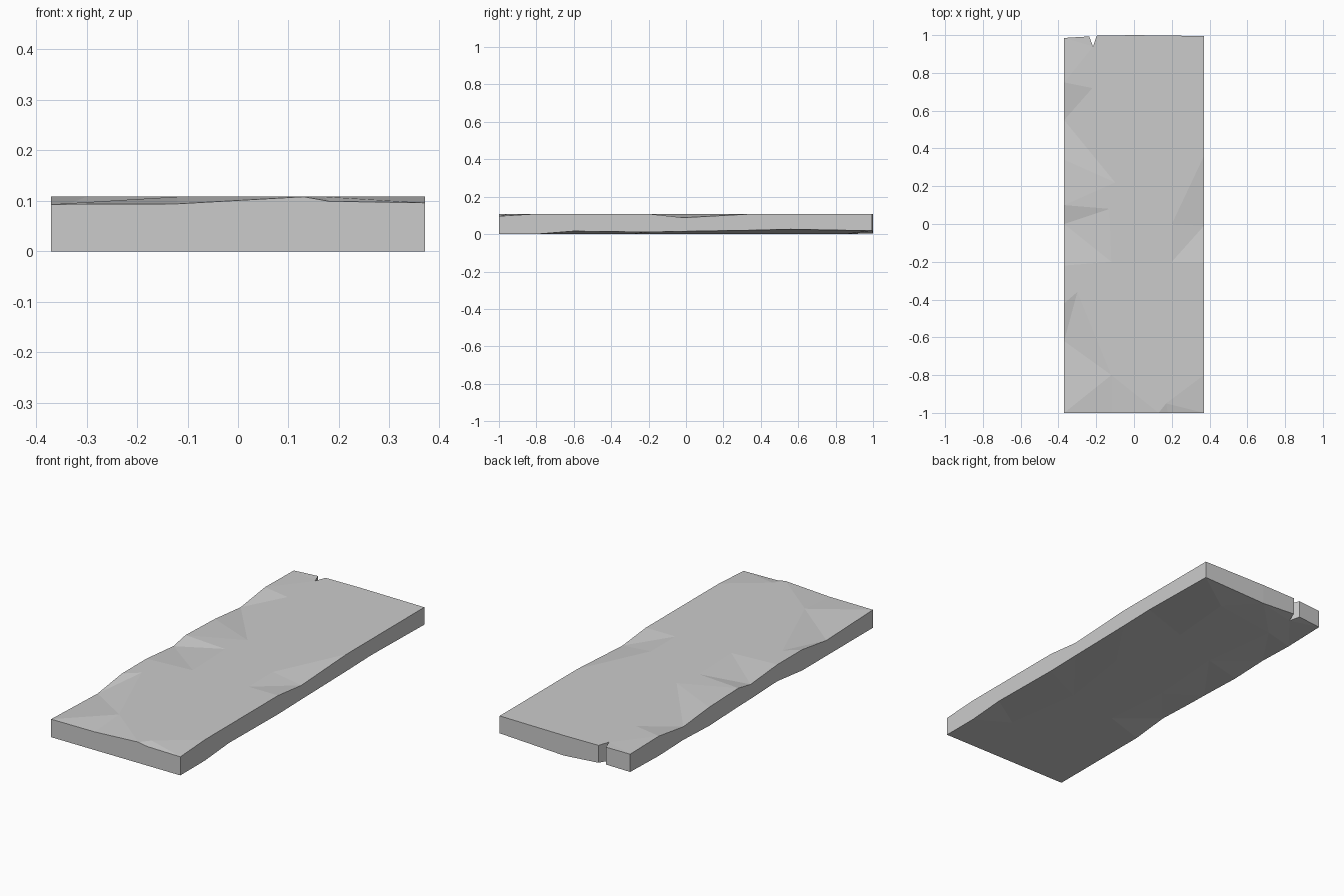
import bpy, bmesh
from mathutils import Vector
from mathutils.geometry import delaunay_2d_cdt

if "Cube" in bpy.data.objects:
    bpy.data.objects.remove(bpy.data.objects["Cube"])

W, H = 0.37, 0.108

# Rim of the slab, counter-clockwise: x, y, top height, bottom height
rim = [
    # front edge
    (-W, -1, .093, 0), (-.12, -1, .094, 0), (.13, -1, H, 0), (.18, -1, .099, 0),
    # right edge
    (W, -1, .096, 0), (W, -.8, H, 0), (W, -.6, H, .016), (W, -.2, H, .011),
    (W, -.01, .088, .015), (W, .36, H, .021), (W, .56, H, .026),
    # back edge with the V-shaped crack
    (W, .995, H, .018), (0, 1, H, .004), (-.197, .997, H, .018),
    (-.217, .94, H, .012), (-.237, .993, H, .018),
    # left edge
    (-W, .985, .104, .012), (-W, .75, H, .006), (-W, .55, .08, .012),
    (-W, .34, .1, .004), (-W, .1, H, .012), (-W, 0, .089, .014),
    (-W, -.22, H, .022), (-W, -.42, H, 0), (-W, -.62, .08, 0),
]
# Inner ends of the chipped facets
top_inner = [(-.1, .22), (-.13, .08), (-.12, -.2), (-.3, -.36), (-.12, -.8),
             (.17, -.95), (.13, -.6), (.2, 0), (.2, -.2), (-.22, .72), (.2, .4)]
bottom_inner = [(.2, -.7), (.14, -.3), (.2, .1), (.12, .5), (.15, .85),
                (-.2, .8), (-.15, .4), (-.18, 0), (-.15, -.35), (-.1, -.7)]

bm = bmesh.new()


def add_surface(inner, column, level, flip):
    """Triangulated face through the chipped rim and the flat inner points."""
    pts = [(r[0], r[1], r[column]) for r in rim] + [(x, y, level) for x, y in inner]
    verts = [bm.verts.new(p) for p in pts]
    out = delaunay_2d_cdt([Vector(p[:2]) for p in pts], [],
                          [list(range(len(rim)))], 1, 1e-5)
    for face in out[2]:
        ids = [out[3][i][0] for i in face]
        bm.faces.new([verts[i] for i in (reversed(ids) if flip else ids)])
    return verts


top = add_surface(top_inner, 2, H, False)
bottom = add_surface(bottom_inner, 3, 0, True)

# Side walls
n = len(rim)
for i in range(n):
    j = (i + 1) % n
    bm.faces.new((bottom[i], bottom[j], top[j], top[i]))
bmesh.ops.recalc_face_normals(bm, faces=bm.faces)

mesh = bpy.data.meshes.new("stone_slab")
bm.to_mesh(mesh)
bm.free()
slab = bpy.data.objects.new("stone_slab", mesh)
bpy.context.collection.objects.link(slab)
